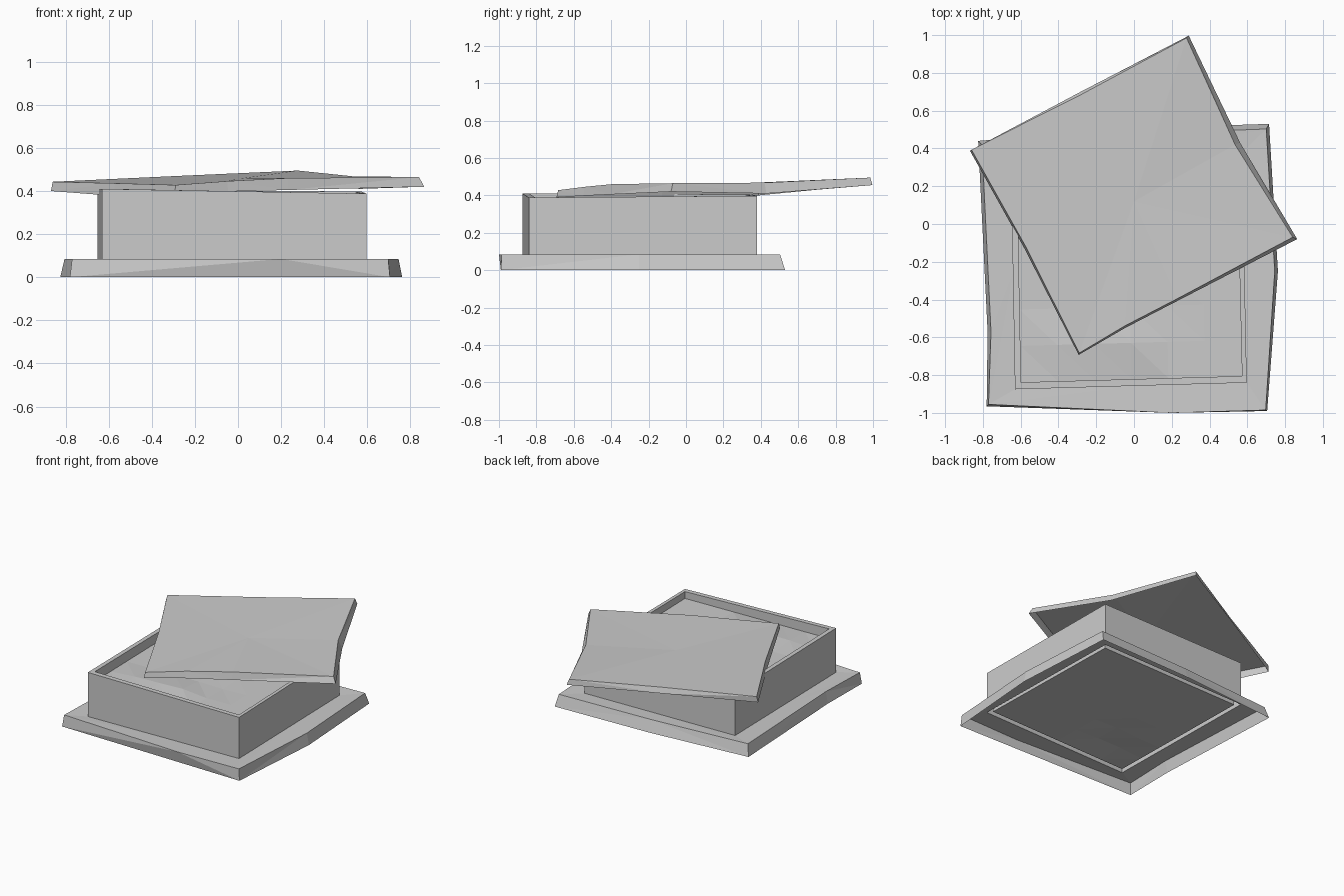
import bpy, bmesh
from mathutils import Vector

if "Cube" in bpy.data.objects:
    bpy.data.objects.remove(bpy.data.objects["Cube"])

stone = bpy.data.materials.new("grey_stone")
stone.diffuse_color = (0.6, 0.6, 0.6, 1)
stone.use_nodes = True
stone.node_tree.nodes["Principled BSDF"].inputs["Base Color"].default_value = stone.diffuse_color


def finish(name, bm):
    bmesh.ops.triangulate(bm, faces=[f for f in bm.faces if len(f.verts) > 3])
    bmesh.ops.recalc_face_normals(bm, faces=bm.faces)
    me = bpy.data.meshes.new(name)
    bm.to_mesh(me)
    bm.free()
    me.materials.append(stone)
    ob = bpy.data.objects.new(name, me)
    bpy.context.collection.objects.link(ob)
    return ob


def shell(name, loops):
    """Open shell joining each loop to the next; creases fan from midpoints."""
    bm = bmesh.new()
    rows = [[bm.verts.new(p) for p in loop] for loop in loops]
    n = len(rows[0])
    for a, b in zip(rows, rows[1:]):
        for j in range(n):
            k = (j + 1) % n
            if j % 2 == 0:
                bm.faces.new((a[j], a[k], b[k]))
                bm.faces.new((a[j], b[k], b[j]))
            else:
                bm.faces.new((a[j], a[k], b[j]))
                bm.faces.new((a[k], b[k], b[j]))
    return finish(name, bm)


def with_mids(corners):
    """Four corners become eight points, with a midpoint on each side."""
    out = []
    for i, p in enumerate(corners):
        p, q = Vector(p), Vector(corners[(i + 1) % 4])
        out += [p, (p + q) / 2]
    return out


def at_z(points, z):
    return [(p[0], p[1], z) for p in points]


# Box wall outlines: front left, front right, back right, back left
outer = [(-0.63, -0.875), (0.597, -0.84), (0.572, 0.38), (-0.652, 0.35)]
inner = [(-0.598, -0.838), (0.572, -0.805), (0.545, 0.345), (-0.62, 0.318)]
rim_z = [0.41, 0.388, 0.398, 0.405]
outer_top = with_mids([(*p, z) for p, z in zip(outer, rim_z)])
inner_top = with_mids([(*p, z) for p, z in zip(inner, rim_z)])
outer8 = with_mids([(*p, 0) for p in outer])
inner8 = with_mids([(*p, 0) for p in inner])

# Uneven plinth, hollow below
foot = [(-0.78, -0.965), (-0.04, -0.9775), (0.705, -0.99), (0.762, -0.25),
        (0.715, 0.53), (-0.05, 0.505), (-0.825, 0.44), (-0.775, -0.57)]
ledge = [(-0.77, -0.955), (0.2, -1.0), (0.697, -0.985), (0.745, -0.25),
         (0.7, 0.503), (-0.05, 0.475), (-0.805, 0.418), (-0.757, -0.57)]
shell("plinth", [at_z(foot, 0), at_z(ledge, 0.085), at_z(outer8, 0.08)])

# Box walls, hollow between the outer and inner faces
shell("box_walls", [at_z(outer8, 0.08), outer_top, inner_top,
                    at_z(inner8, 0.08)])


# Sheets that fill the inside of the box
def sheet(name, base_z, bumps, n=6):
    c = [Vector((*p, 0)) for p in inner]
    bm = bmesh.new()
    g = []
    for i in range(n + 1):
        g.append([])
        for j in range(n + 1):
            u, v = j / n, i / n
            p = c[0].lerp(c[1], u).lerp(c[3].lerp(c[2], u), v)
            p.z = base_z + bumps.get((j, i), 0)
            g[-1].append(bm.verts.new(p))
    for i in range(n):
        for j in range(n):
            bm.faces.new((g[i][j], g[i][j + 1], g[i + 1][j + 1], g[i + 1][j]))
    return finish(name, bm)


sheet("filling_top", 0.337, {(1, 1): 0.012, (2, 1): 0.015, (3, 1): 0.02,
                             (4, 2): -0.006})
sheet("box_floor", 0.08, {(1, 1): 0.012, (2, 1): 0.01, (2, 2): 0.008})

# Warped lid, hollow below, from the left corner round by the back, right and
# front corners; each row is top x, y, z, then the shift and height of its lip
lid_edge = [(-0.86, 0.393, 0.443, -0.008, -0.006, 0.40),
            (-0.28, 0.685, 0.47, -0.008, 0.012, 0.43),
            (0.278, 0.985, 0.495, 0.012, 0.012, 0.455),
            (0.535, 0.42, 0.468, 0.027, 0.01, 0.41),
            (0.84, -0.07, 0.465, 0.024, -0.01, 0.42),
            (0.23, -0.395, 0.46, 0.004, -0.01, 0.405),
            (-0.05, -0.54, 0.446, 0.004, -0.01, 0.398),
            (-0.29, -0.683, 0.428, -0.003, -0.01, 0.39),
            (-0.57, -0.125, 0.436, -0.01, -0.005, 0.378)]
bm = bmesh.new()
top = [bm.verts.new(r[:3]) for r in lid_edge]
lip = [bm.verts.new((r[0] + r[3], r[1] + r[4], r[5])) for r in lid_edge]
centre = bm.verts.new((0, 0.12, 0.457))
for j in range(len(top)):
    k = (j + 1) % len(top)
    bm.faces.new((top[j], top[k], lip[k], lip[j]))
    bm.faces.new((top[j], top[k], centre))
finish("lid", bm)
